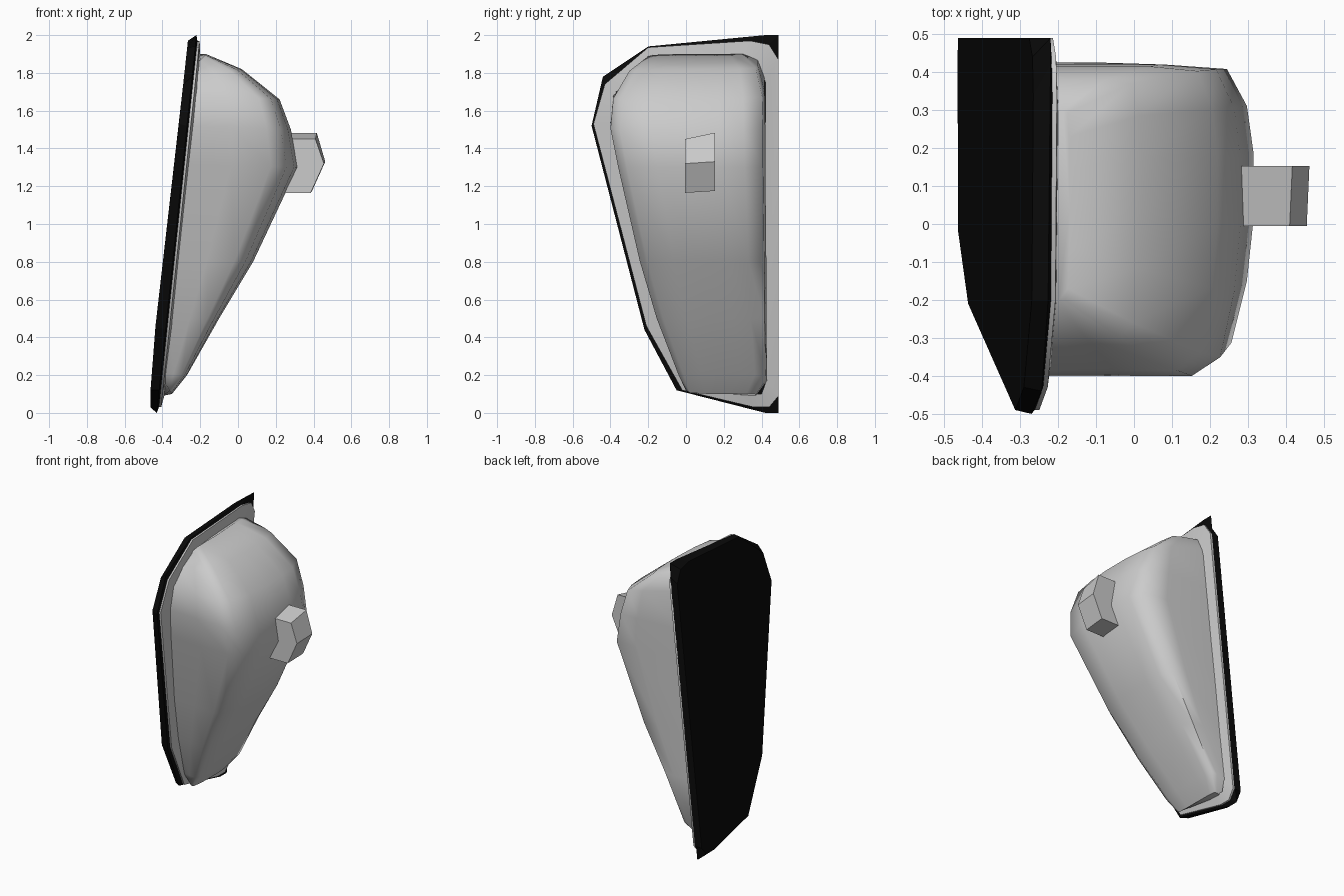
import bpy, bmesh, math

if "Cube" in bpy.data.objects:
    bpy.data.objects.remove(bpy.data.objects["Cube"])


def face_x(z):
    # slanted plane shared by flange and dome base
    return -0.41 + 0.105 * z


def back_x(z):
    # rear of the backing, curling slightly at the bottom
    pts = [(0, -0.465), (0.2, -0.462), (0.44, -0.44), (0.63, -0.41), (2.0, -0.262)]
    for (z0, x0), (z1, x1) in zip(pts, pts[1:]):
        if z <= z1:
            return x0 + (x1 - x0) * (z - z0) / (z1 - z0)
    return pts[-1][1]


def loft(name, rings, closed=True, cap_first=False, cap_last=False, smooth=None):
    bm = bmesh.new()
    rows = [[bm.verts.new(p) for p in r] for r in rings]
    n = len(rows[0])
    for a, b in zip(rows, rows[1:]):
        for i in range(n if closed else n - 1):
            j = (i + 1) % n
            bm.faces.new((a[i], a[j], b[j], b[i]))
    if cap_first:
        bm.faces.new(rows[0])
    if cap_last:
        bm.faces.new(rows[-1])
    bmesh.ops.remove_doubles(bm, verts=bm.verts, dist=0.0005)
    bmesh.ops.recalc_face_normals(bm, faces=bm.faces)
    mesh = bpy.data.meshes.new(name)
    bm.to_mesh(mesh)
    bm.free()
    ob = bpy.data.objects.new(name, mesh)
    bpy.context.collection.objects.link(ob)
    if smooth:
        bpy.ops.object.select_all(action='DESELECT')
        ob.select_set(True)
        bpy.context.view_layer.objects.active = ob
        bpy.ops.object.shade_smooth_by_angle(angle=math.radians(smooth))
    return ob


# Outlines in (y, z): rounded rim, sharp-cornered backing edge, dome footprint
rim = [(-.49, 1.53), (-.43, 1.74), (-.2, 1.935), (.34, 1.97), (.44, 1.95), (.49, 1.87),
       (.49, .09), (.44, .03), (.36, .03), (-.02, .12), (-.21, .46)]
sharp = [(-.5, 1.52), (-.44, 1.78), (-.2, 1.94), (.42, 2), (.49, 2), (.49, 1.9),
         (.49, .09), (.49, 0), (.42, 0), (-.05, .12), (-.22, .44)]
foot = [(-.4, 1.53), (-.37, 1.7), (-.2, 1.84), (.3, 1.89), (.38, 1.86), (.42, 1.75),
        (.425, .17), (.4, .1), (.32, .1), (.01, .17), (-.13, .46)]

# Black backing
backing = loft("backing", [
    [(back_x(z), y, z) for y, z in rim],
    [(face_x(z) - 0.02, y, z) for y, z in sharp],
    [(face_x(z) - 0.012, y, z) for y, z in rim]], cap_first=True)
black = bpy.data.materials.new("black")
black.diffuse_color = (0.003, 0.003, 0.003, 1)
black.use_nodes = True
black.node_tree.nodes["Principled BSDF"].inputs["Base Color"].default_value = black.diffuse_color
backing.data.materials.append(black)

# Grey flange around the dome
loft("flange", [
    [(face_x(z) - 0.014, y, z) for y, z in rim],
    [(face_x(z), y, z) for y, z in rim],
    [(face_x(z) + 0.012, y, z) for y, z in foot]], smooth=60)

# Dome shell: cross-section (t across, h out), rows = front y,z / back y,z / peak x,z
section = [(0, -.02), (0, .4), (0, .76), (.06, .9), (.27, .97), (.48, 1), (.7, 1),
           (.86, .97), (.985, .88), (1, .6), (1, -.02)]
rows = [(-.2, 1.85, .3, 1.9, -.17, 1.9), (-.3, 1.78, .38, 1.87, .02, 1.82),
        (-.385, 1.68, .415, 1.78, .22, 1.66), (-.4, 1.52, .42, 1.52, .28, 1.5),
        (-.36, 1.32, .42, 1.32, .315, 1.3), (-.245, .82, .425, .82, .08, .8),
        (-.155, .5, .425, .5, -.1, .5), (-.04, .21, .43, .17, -.27, .2),
        (0, .17, .37, .09, -.35, .1)]
rings = []
for yf, zf, yb, zb, xp, zp in rows:
    ring = []
    for t, h in section:
        z0 = zf + (zb - zf) * t
        x0 = face_x(z0)
        ring.append((x0 + (xp - x0) * h, yf + (yb - yf) * t, z0 + (zp - z0) * max(h, 0)))
    rings.append(ring)
loft("dome_shell", rings, closed=False, cap_first=True, cap_last=True, smooth=65)

# Bent block on the dome peak
chevron = [(.27, 1.47), (.41, 1.47), (.455, 1.325), (.385, 1.17), (.24, 1.17), (.30, 1.31)]
loft("bent_block", [
    [(x, -.005, z - (.02 if z > 1.4 else .005)) for x, z in chevron],
    [(x + .007, .153, z + (.013 if z > 1.4 else .005)) for x, z in chevron]],
    cap_first=True, cap_last=True)
